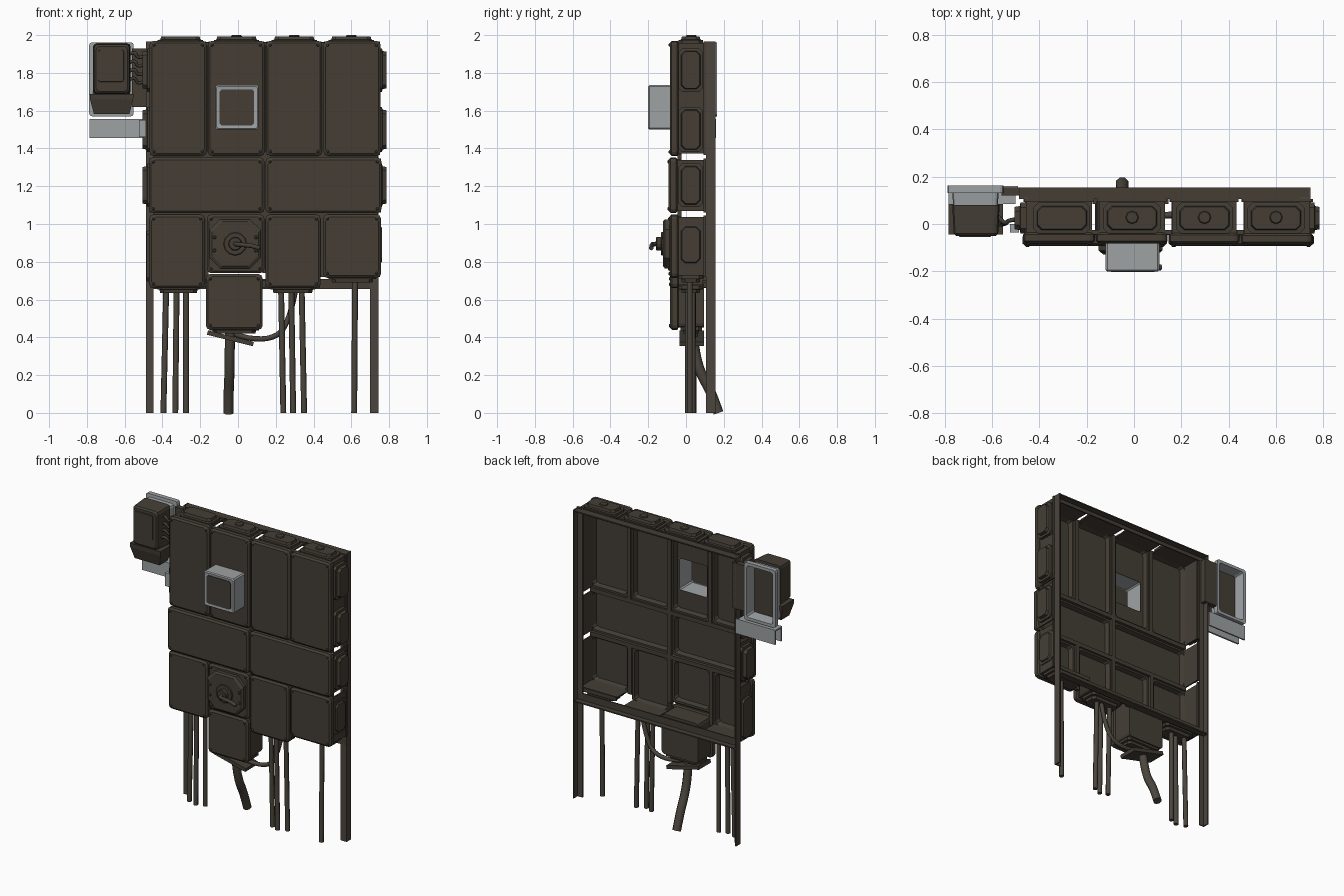
import bpy, bmesh, math
from mathutils import Vector


def mat(name, r, g, b):
    m = bpy.data.materials.new(name)
    m.diffuse_color = (r, g, b, 1)
    return m


BROWN = mat("dark brown metal", 0.058, 0.048, 0.036)
PIPE = mat("weathered brown", 0.070, 0.060, 0.046)
GREY = mat("pale grey", 0.34, 0.36, 0.37)


def loft(name, rect, layers, axis='Y', corner=0.0, segs=2, m=BROWN):
    """Rounded rectangle rings (inset, position) joined along an axis, capped at both ends."""
    u0, u1, v0, v1 = rect
    bm = bmesh.new()
    rings = []
    for inset, w in layers:
        a, b, c, d = u0 + inset, u1 - inset, v0 + inset, v1 - inset
        r = min(corner, (b - a) / 2, (d - c) / 2)
        pts = []
        for k, (cu, cv) in enumerate([(b - r, d - r), (a + r, d - r), (a + r, c + r), (b - r, c + r)]):
            n = segs if corner > 0 else 0
            for i in range(n + 1):
                t = (k + (i / n if n else 0)) * math.pi / 2
                pts.append((cu + r * math.cos(t), cv + r * math.sin(t)))
        place = {'Y': lambda u, v: (u, w, v), 'X': lambda u, v: (w, u, v), 'Z': lambda u, v: (u, v, w)}[axis]
        rings.append([bm.verts.new(place(u, v)) for u, v in pts])
    for p, q in zip(rings, rings[1:]):
        for i in range(len(p)):
            j = (i + 1) % len(p)
            bm.faces.new((p[i], p[j], q[j], q[i]))
    bm.faces.new(rings[0])
    bm.faces.new(rings[-1])
    bmesh.ops.remove_doubles(bm, verts=bm.verts, dist=1e-5)
    bmesh.ops.recalc_face_normals(bm, faces=bm.faces)
    me = bpy.data.meshes.new(name)
    bm.to_mesh(me)
    bm.free()
    me.materials.append(m)
    ob = bpy.data.objects.new(name, me)
    bpy.context.collection.objects.link(ob)
    return ob


def slab(name, x0, x1, y0, y1, z0, z1, m=BROWN):
    return loft(name, (x0, x1, z0, z1), [(0, y0), (0, y1)], m=m)


def disc(name, x, z, r, y0, y1, m=BROWN, segs=3):
    return loft(name, (x - r, x + r, z - r, z + r), [(0, y1), (0, y0 + 0.004), (0.004, y0)], corner=r, segs=segs, m=m)


def pipe(name, pts, r, m=PIPE, smooth=False):
    cu = bpy.data.curves.new(name, 'CURVE')
    cu.dimensions = '3D'
    cu.bevel_depth, cu.bevel_resolution, cu.use_fill_caps = r, 2, True
    sp = cu.splines.new('NURBS' if smooth else 'POLY')
    sp.points.add(len(pts) - 1)
    for p, c in zip(sp.points, pts):
        p.co = (*c, 1)
    if smooth:
        sp.order_u, sp.use_endpoint_u, sp.resolution_u = 3, True, 4
    cu.materials.append(m)
    ob = bpy.data.objects.new(name, cu)
    bpy.context.collection.objects.link(ob)
    return ob


def flange(name, rect, w0, w1, axis):
    """Gland plate standing proud of an outer wall."""
    d = w1 - w0
    return loft(name, rect, [(0, w0), (0, w0 + d * 0.5), (0.014, w0 + d * 0.55), (0.018, w1)], axis, 0.02, 1)


def cabinet(name, x0, x1, z0, z1, y0, walls):
    """Hollow lid, corner screws and whichever outer walls the cabinet has."""
    lid = loft(name + "_lid", (x0, x1, z0, z1),
               [(0.012, y0), (0, y0 + 0.01), (0, y0 + 0.038), (0.008, y0 + 0.046),
                (0.022, y0 + 0.046), (0.03, y0 + 0.014)], corner=0.022)
    for x in (x0 + 0.022, x1 - 0.022):
        for z in (z0 + 0.022, z1 - 0.022):
            disc(name + "_screw", x, z, 0.009, y0 - 0.006, y0 + 0.005, segs=2)
    a, b, c, d, t = x0 + 0.012, x1 - 0.012, z0 + 0.012, z1 - 0.012, 0.01
    for s, r in {'L': (a, a + t, c, d), 'R': (b - t, b, c, d), 'T': (a, b, d - t, d), 'B': (a, b, c, c + t)}.items():
        if s in walls:
            slab(name + "_wall", r[0], r[1], y0 + 0.04, 0.105, r[2], r[3])
            h = (0.105 - 0.012, 0.105)  # rear lip
            slab(name + "_lip", r[0] - 0.008, r[1] + 0.008, h[0], h[1], r[2] - 0.008, r[3] + 0.008)
    return lid


# cabinets: three rows
cabinet("upper_cabinet_1", -0.468, -0.165, 1.36, 1.97, -0.082, "LT")
meter_lid = cabinet("upper_cabinet_2", -0.16, 0.142, 1.36, 1.97, -0.082, "T")
cabinet("upper_cabinet_3", 0.148, 0.446, 1.36, 1.97, -0.084, "T")
cabinet("upper_cabinet_4", 0.452, 0.755, 1.36, 1.97, -0.086, "TR")
cabinet("middle_cabinet_left", -0.472, 0.14, 1.058, 1.352, -0.092, "L")
cabinet("middle_cabinet_right", 0.146, 0.76, 1.058, 1.352, -0.092, "R")
cabinet("lower_cabinet_1", -0.47, -0.175, 0.66, 1.05, -0.084, "LB")
cabinet("lower_cabinet_2", -0.165, 0.14, 0.74, 1.05, -0.088, "")
cabinet("lower_cabinet_3", 0.146, 0.438, 0.66, 1.05, -0.084, "B")
cabinet("lower_cabinet_4", 0.45, 0.757, 0.715, 1.05, -0.086, "RB")

# dividers behind the lid joints
for x, z0, z1 in ((-0.1625, 1.36, 1.96), (0.145, 0.74, 1.96), (0.449, 1.36, 1.96), (-0.17, 0.67, 1.05), (0.444, 0.72, 1.05)):
    slab("vertical_divider", x - 0.014, x + 0.014, -0.045, -0.025, z0, z1)
for z in (1.054, 1.356):
    slab("horizontal_divider", -0.45, 0.74, -0.046, -0.025, z - 0.014, z + 0.014)

# lowest closed cabinet with its hanging hatch
loft("bottom_cabinet", (-0.17, 0.13, 0.44, 0.735),
     [(0.012, -0.085), (0, -0.075), (0, -0.045), (0.012, -0.04), (0.012, 0.095)], corner=0.022)
for x in (-0.148, 0.108):
    for z in (0.462, 0.71):
        disc("bottom_cabinet_screw", x, z, 0.009, -0.091, -0.08, segs=2)
flange("bottom_cabinet_gland", (-0.15, 0.11, -0.03, 0.085), 0.455, 0.42, 'Z')
hatch = slab("hanging_hatch", -0.125, 0.125, -0.065, 0.065, -0.012, 0.012)
hatch.location, hatch.rotation_euler = (-0.04, 0.03, 0.395), (0, math.radians(14), 0)
slab("lower_back_fill", -0.175, 0.146, 0.085, 0.105, 0.66, 0.70)

# gland plates on top, sides and bottom
for i, x in enumerate((-0.305, -0.008, 0.298, 0.6)):
    flange("top_plate", (x - 0.12, x + 0.12, -0.04, 0.09), 1.955, 1.993, 'Z')
    if i:
        loft("top_bolt", (x - 0.028, x + 0.028, 0.0, 0.056), [(0, 1.985), (0, 1.995), (0.004, 2.0)], 'Z', 0.028, 2)
for z0, z1 in ((1.70, 1.93), (1.38, 1.62), (1.09, 1.32), (0.78, 1.0)):
    flange("right_plate", (-0.04, 0.09, z0, z1), 0.74, 0.785 if z0 > 1 else 0.762, 'X')
for z0, z1 in ((1.70, 1.93), (1.38, 1.62), (1.09, 1.32), (0.68, 0.98)):
    flange("left_plate", (-0.04, 0.09, z0, z1), -0.455, -0.505 if z0 > 1 else -0.485, 'X')
for x0, x1, z in ((-0.43, -0.20, 0.665), (0.17, 0.41, 0.665), (0.48, 0.73, 0.72)):
    flange("bottom_plate", (x0, x1, -0.04, 0.09), z + 0.01, z - 0.03, 'Z')

# angle-iron rear frame
for x, e in ((-0.487, 0.008), (0.737, 0.745)):
    web = x if x < 0 else 0.737
    slab("post_web", web, web + 0.008, 0.108, 0.155, 0, 1.965, PIPE)
for x0, x1 in ((-0.487, -0.447), (0.70, 0.745)):
    slab("post_flange", x0, x1, 0.106, 0.114, 0, 1.965, PIPE)
slab("top_rail_web", -0.487, 0.745, 0.106, 0.155, 1.955, 1.963)
slab("top_rail_flange", -0.487, 0.745, 0.106, 0.114, 1.93, 1.963)
slab("bottom_rail_web", -0.487, 0.745, 0.106, 0.15, 0.656, 0.664)
slab("bottom_rail_flange", -0.487, 0.745, 0.106, 0.114, 0.656, 0.71)

# conduits to the ground
for top, foot, y, z in ((-0.38, -0.395, 0.04, 0.66), (-0.325, -0.332, 0.02, 0.66), (-0.275, -0.275, 0.04, 0.66),
                        (0.228, 0.24, 0.03, 0.66), (0.282, 0.292, 0.01, 0.66), (0.337, 0.35, 0.035, 0.66),
                        (0.62, 0.615, 0.02, 0.71)):
    pipe("conduit", [(top, y, z), (foot, y, 0)], 0.0155)
pipe("main_cable", [(-0.04, 0.03, 0.45), (-0.045, 0.045, 0.32), (-0.045, 0.08, 0.2), (-0.05, 0.13, 0.12),
                    (-0.05, 0.172, 0)], 0.028, smooth=True)
pipe("looped_cable", [(-0.08, 0.03, 0.45), (0.0, 0.03, 0.40), (0.18, 0.04, 0.385), (0.27, 0.04, 0.47),
                      (0.305, 0.04, 0.65)], 0.014, smooth=True)

# rotary isolator
loft("switch_base", (-0.15, 0.12, 0.765, 1.025), [(0, -0.08), (0, -0.112), (0.012, -0.122)], corner=0.055, segs=1)
disc("switch_ring", -0.015, 0.895, 0.062, -0.132, -0.12)
disc("switch_boss", -0.015, 0.895, 0.036, -0.158, -0.125)
pipe("switch_handle", [(-0.015, -0.15, 0.895), (-0.01, -0.178, 0.893), (0.07, -0.182, 0.885), (0.115, -0.184, 0.872)], 0.012, BROWN)
for x in (-0.125, 0.095):
    for z in (0.86, 0.93):
        disc("switch_screw", x, z, 0.01, -0.128, -0.118, segs=2)

# meter housing set through the lid
loft("meter_housing", (-0.12, 0.108, 1.5, 1.735),
     [(0.022, -0.198), (0.006, -0.2), (0, -0.194), (0, -0.07), (0.01, -0.07), (0.016, -0.19)], m=GREY, corner=0.008, segs=1)
loft("meter_face", (-0.098, 0.086, 1.522, 1.713), [(0, -0.187), (0, -0.202)], corner=0.012, segs=1)
cutter = slab("meter_cutter", -0.11, 0.098, -0.2, 0.0, 1.51, 1.725)
cutter.hide_render = True
cutter.hide_viewport = True
cutter.display_type = 'WIRE'
bo = meter_lid.modifiers.new("opening", 'BOOLEAN')
bo.operation, bo.object, bo.solver = 'DIFFERENCE', cutter, 'EXACT'

# floodlight and its bracket
loft("lamp_rear_frame", (-0.788, -0.552, 1.57, 1.962),
     [(0.024, 0.075), (0.02, 0.13), (0, 0.132), (0, 0.163), (0.02, 0.163), (0.03, 0.09)], corner=0.015, m=GREY)
slab("lamp_rear_panel", -0.755, -0.585, 0.082, 0.098, 1.605, 1.93)
loft("lamp_body", (-0.768, -0.568, 1.685, 1.957), [(0.016, -0.05), (0.006, -0.04), (0, 0.08)], corner=0.02)
loft("lamp_panel", (-0.742, -0.602, 1.75, 1.925), [(0, -0.04), (0.004, -0.056)], corner=0.01)
loft("lamp_hood", (-0.785, -0.553, -0.045, 0.085), [(0.022, 1.582), (0.002, 1.66), (0, 1.688)], 'Z')
slab("bracket_bar_face", -0.785, -0.5, 0.085, 0.097, 1.455, 1.555, GREY)
slab("bracket_bar_top", -0.785, -0.5, 0.085, 0.16, 1.545, 1.555, GREY)
slab("bracket_bar_back", -0.785, -0.49, 0.15, 0.16, 1.455, 1.555, GREY)
slab("bracket_tab", -0.525, -0.487, -0.035, 0.0, 1.46, 1.55, GREY)
slab("bracket_arm", -0.56, -0.455, 0.12, 0.155, 1.62, 1.93)
for i in range(4):
    z = 1.76 + i * 0.045
    pipe("lamp_cable", [(-0.58, 0.0 + i * 0.012, z), (-0.545, -0.005, z + 0.025), (-0.53, 0.02, z - 0.03),
                        (-0.47, 0.02, z + 0.012)], 0.009, BROWN, True)
